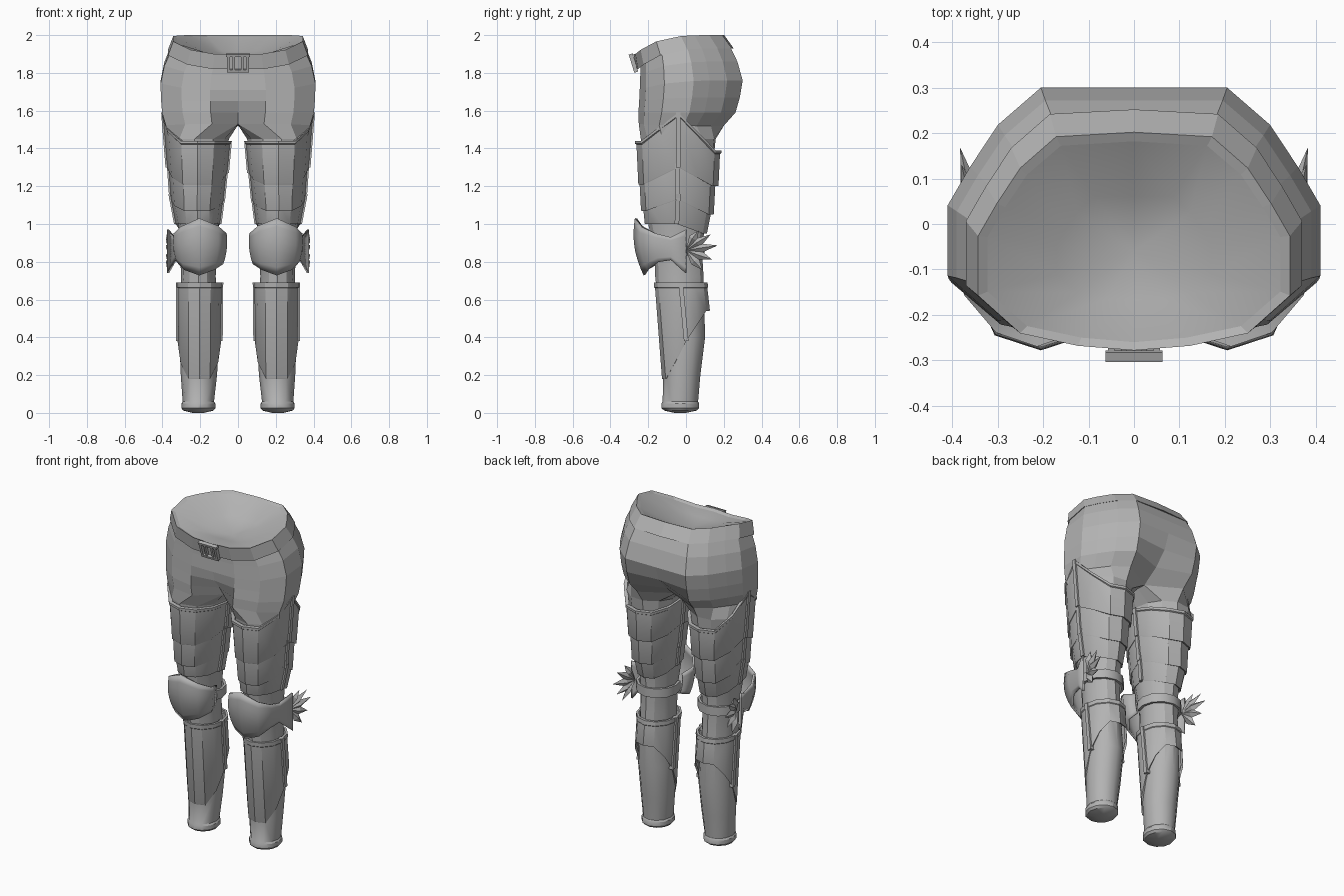
import bpy
import bmesh
from math import sin, cos, pi, radians
from mathutils import Matrix, Vector

cube = bpy.data.objects.get("Cube")
if cube:
    bpy.data.objects.remove(cube)

steel = bpy.data.materials.new("grey_steel")
steel.use_nodes = True
GREY = (0.45, 0.45, 0.45, 1)
steel.diffuse_color = GREY
steel.node_tree.nodes["Principled BSDF"].inputs["Base Color"].default_value = GREY


def finish(name, bm, smooth=None, mirror=True, thickness=0):
    """Mirror across x, clean up and turn a bmesh into an object."""
    if mirror:
        copy = bmesh.ops.duplicate(bm, geom=bm.verts[:] + bm.edges[:] + bm.faces[:])["geom"]
        for v in copy:
            if isinstance(v, bmesh.types.BMVert):
                v.co.x *= -1
    bmesh.ops.remove_doubles(bm, verts=bm.verts[:], dist=0.0005)
    bmesh.ops.recalc_face_normals(bm, faces=bm.faces[:])
    mesh = bpy.data.meshes.new(name)
    bm.to_mesh(mesh)
    bm.free()
    mesh.materials.append(steel)
    if smooth:
        mesh.shade_smooth()
        mesh.set_sharp_from_angle(angle=radians(smooth))
    obj = bpy.data.objects.new(name, mesh)
    bpy.context.collection.objects.link(obj)
    if thickness:
        mod = obj.modifiers.new("Thickness", "SOLIDIFY")
        mod.thickness = thickness
        mod.offset = 0
    return obj


def loft(bm, rings, closed=True, caps=False):
    """Skin a list of point rings with quads, leaving out faces on the mirror plane."""
    rows = [[bm.verts.new(p) for p in ring] for ring in rings]
    n = len(rows[0])
    for a, b in zip(rows, rows[1:]):
        for i in range(n if closed else n - 1):
            j = (i + 1) % n
            quad = (a[i], a[j], b[j], b[i])
            if any(abs(v.co.x) > 1e-4 for v in quad):
                bm.faces.new(quad)
    if caps:
        bm.faces.new(rows[0])
        bm.faces.new(rows[-1])


# Half outline of the hips, from back centre round the side to front centre
OUTLINE = [(0, 1), (.5, 1), (.73, .7), (.88, .36), (1, .05),
           (1, -.52), (.73, -.88), (.36, -1), (0, -1)]


def hip_ring(half, front, back, z_front, z_back, dip=0, inner=False):
    pts = []
    for u, v in OUTLINE:
        y = (front + back) / 2 + v * (back - front) / 2
        if u == 0:
            y -= v * dip
        pts.append(Vector((half * u, y, z_back - (z_back - z_front) * ((1 - v) / 2) ** 4)))
    if inner:
        pts += [pts[-1].lerp(pts[0], t) for t in (.25, .5, .75)]
    return pts


def oval(z, cx, cy, rx, ry, angles):
    return [(cx + rx * cos(radians(a)), cy + ry * sin(radians(a)), z) for a in angles]


# Faceted hips running into the upper thighs
THIGH_ANGLES = [130, 100, 70, 40, 10, -25, -55, -85, -120, -150, 180, 155]
bm = bmesh.new()
hips = [(.355, -.242, .228, 1.84, 1.95, 0), (.39, -.242, .272, 1.79, 1.86, 0),
        (.41, -.245, .30, 1.71, 1.76, 0), (.408, -.248, .285, 1.65, 1.67, .02),
        (.402, -.252, .262, 1.59, 1.59, .07), (.383, -.25, .2, 1.53, 1.52, .11)]
rings = [hip_ring(*h, inner=True) for h in hips]
rings += [oval(1.45, .215, -.04, .167, .2, THIGH_ANGLES),
          oval(1.25, .215, -.04, .135, .18, THIGH_ANGLES)]
loft(bm, rings)
finish("hips", bm)

# Belt band, overhanging the hips
bm = bmesh.new()
BELT_LIP = (.322, -.25, .172, 1.89, 1.99, -.01)
loft(bm, [hip_ring(.345, -.235, .22, 1.835, 1.94),
          hip_ring(.37, -.254, .242, 1.82, 1.93, -.01),
          hip_ring(.343, -.268, .192, 1.90, 2.0, -.01),
          hip_ring(*BELT_LIP)], closed=False)
finish("belt", bm)

# Shallow lining inside the waist
bm = bmesh.new()
loft(bm, [hip_ring(*BELT_LIP), hip_ring(.17, -.165, .06, 1.885, 1.915),
          hip_ring(0, -.06, -.06, 1.865, 1.865)], closed=False)
finish("waist_lining", bm, smooth=80)

# Belt buckle: square frame and centre tongue, leaning forward
bm = bmesh.new()
lean = Matrix.Translation((0, -.278, 1.852)) @ Matrix.Rotation(.3, 4, "X")
for x, z, w, d, h in [(0, .043, .125, .022, .014), (0, -.043, .1, .022, .014),
                      (.05, 0, .014, .022, .1), (-.05, 0, .014, .022, .1),
                      (.022, 0, .012, .016, .08), (-.022, 0, .012, .016, .08)]:
    bmesh.ops.create_cube(bm, size=1, matrix=lean @ Matrix.Translation((x, 0, z))
                          @ Matrix.Diagonal((w, d, h, 1)))
finish("buckle", bm, mirror=False)

# Legs under the armour
ROUND = range(0, 360, 30)
bm = bmesh.new()
loft(bm, [oval(*r, ROUND) for r in [
    (1.25, .215, -.04, .13, .18), (1.0, .21, -.05, .108, .15), (.85, .21, -.04, .095, .125),
    (.72, .21, -.035, .092, .128), (.4, .205, -.012, .106, .113), (.2, .207, -.022, .096, .098),
    (.06, .21, -.03, .083, .094), (.05, .21, -.03, .09, .1), (.025, .21, -.03, .09, .1),
    (.012, .21, -.03, .08, .085), (0, .21, -.03, .03, .03)]], caps=True)
finish("legs", bm, smooth=32)


def edge_height(h, a):
    """Plate edge: slopes from the sides to flat stretches at front and back."""
    front, outer, inner, back = h
    s = sin(radians(a))
    side = outer if cos(radians(a)) >= 0 else inner
    return side + ((front if s < 0 else back) - side) * min(1, abs(s) / .86)


def plate(name, top, bottom, z1, dims1, z0, dims0, rim=0):
    """Tapered wrap-around plate with sloped edges and ribs down both sides."""
    def point(a, z, scale):
        t = (z - z0) / (z1 - z0)
        cx, cy, rx, ry = (q + (p - q) * t for p, q in zip(dims1, dims0))
        return (cx + scale * rx * cos(radians(a)), cy + scale * ry * sin(radians(a)), z)

    rows = [(top, 0, .92), (top, 0, 1)]
    if rim:
        rows = [(top, 0, .92), (top, 0, 1.03), (top, -rim, 1.03), (top, -rim - .004, 1)]
    rows += [(bottom, .004, 1), (bottom, 0, .99), (bottom, .008, .9)]
    bm = bmesh.new()
    loft(bm, [[point(a, edge_height(h, a) + dz, s) for a in ROUND] for h, dz, s in rows])
    for a, out in ((0, 1), (180, -1)):
        rib = []
        for h in (top, bottom):
            x, y, z = point(a, edge_height(h, a), 1)
            rib.append([(x + out * dx, y + dy, z) for dx, dy in
                        ((-.02, -.012), (.007, -.012), (.007, .012), (-.02, .012))])
        loft(bm, rib, caps=True)
    finish(name, bm, smooth=32)


# Overlapping thigh plates and shin guards
plate("upper_thigh_plates", (1.44, 1.59, 1.44, 1.39), (1.21, 1.30, 1.27, 1.20),
      1.59, (.213, -.04, .187, .23), 1.2, (.215, -.04, .154, .212), rim=.015)
plate("middle_thigh_plates", (1.24, 1.32, 1.29, 1.23), (1.07, 1.13, 1.12, 1.05),
      1.2, (.215, -.045, .147, .2), 1.07, (.217, -.045, .136, .193))
plate("lower_thigh_plates", (1.11, 1.16, 1.15, 1.09), (1.0, 1.0, 1.0, .95),
      1.07, (.215, -.045, .13, .18), .97, (.212, -.05, .114, .165))
plate("shin_guards", (.69, .69, .69, .69), (.18, .38, .38, .54),
      .69, (.203, -.028, .118, .138), .18, (.205, .02, .115, .147), rim=.025)

# Knee caps: domed front, narrow waist, flared outer wing
STATIONS = [(.088, -.09, .93, .81), (.066, -.16, .95, .79), (.11, -.235, .99, .76),
            (.205, -.265, 1.03, .73), (.30, -.235, .985, .76), (.335, -.16, .95, .80),
            (.338, -.08, .93, .81), (.37, 0, .97, .74)]
bm = bmesh.new()
rings = []
for i in range(8):
    t = i / 7
    ring = []
    for x, y, top, low in STATIONS:
        s = 1 + max(0, -y / .26) * (.06 * sin(pi * t) - .2 * t * t)
        ring.append((.205 + (x - .205) * s, -.04 + (y + .04) * s, top + (low - top) * t))
    rings.append(ring)
loft(bm, rings, closed=False)
finish("knee_caps", bm, smooth=50, thickness=.012)

# Straps behind the knees
bm = bmesh.new()
HALF = range(-30, 211, 30)
loft(bm, [oval(z, .21, -.03, .124 * s, .127 * s, HALF)
          for z, s in ((.83, .88), (.83, 1), (.885, 1), (.885, .88), (.83, .88))], closed=False)
finish("knee_straps", bm, smooth=32)

# Fans of broad spikes on the outer side of each knee
bm = bmesh.new()
for angle, length in ((58, .125), (33, .155), (9, .17), (-19, .145), (-50, .135)):
    t = radians(angle)
    axis = Vector((.22, cos(t), sin(t)))
    base = Vector((.345, 0, .86))
    across, out = Vector((0, -sin(t), cos(t))) * .026, Vector((.02, -.006, 0))
    waist = base + axis * .075
    corners = [waist + across, waist + out, waist - across, waist - out]
    for end in (base, base + axis * length):
        tip = bm.verts.new(end)
        ring = [bm.verts.new(c) for c in corners]
        for i in range(4):
            bm.faces.new((tip, ring[i], ring[(i + 1) % 4]))
finish("knee_spikes", bm)
